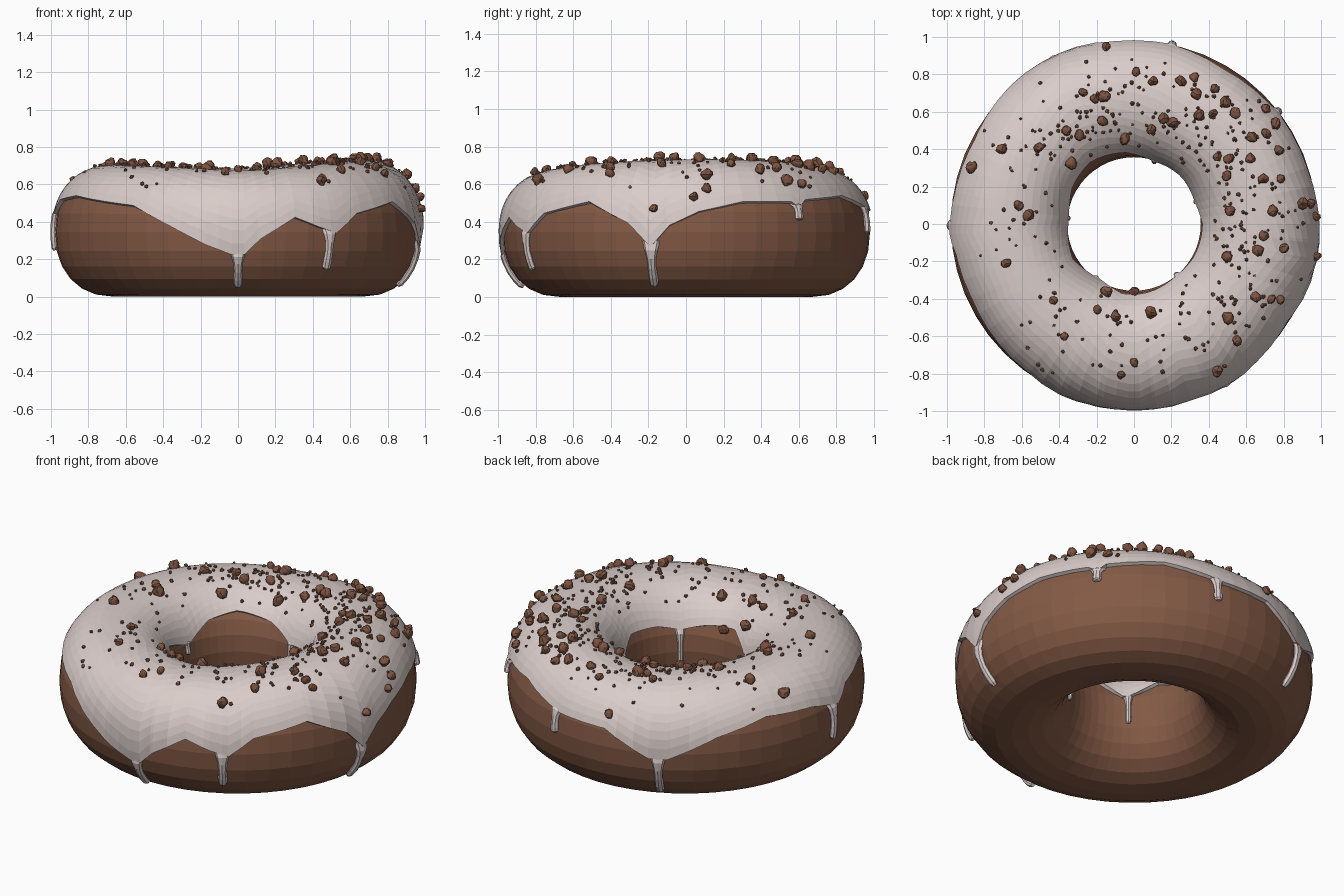
import bpy, bmesh, random
from math import sin, cos, acos, asin, pi, radians, hypot, atan2, copysign
from mathutils import Vector

if "Cube" in bpy.data.objects:
    bpy.data.objects.remove(bpy.data.objects["Cube"])

random.seed(4)
RING, HALF_W, MID_Z, POWER = 0.668, 0.311, 0.345, 2.2


def material(name, rgb):
    m = bpy.data.materials.new(name)
    m.diffuse_color = (*rgb, 1)
    m.use_nodes = True
    m.node_tree.nodes["Principled BSDF"].inputs["Base Color"].default_value = m.diffuse_color
    return m


def finish(bm, name, mat):
    bmesh.ops.recalc_face_normals(bm, faces=bm.faces)
    me = bpy.data.meshes.new(name)
    bm.to_mesh(me)
    bm.free()
    me.materials.append(mat)
    ob = bpy.data.objects.new(name, me)
    bpy.context.collection.objects.link(ob)
    return ob


def height(a):
    # half height of the upper dough, tallest on the right
    return 0.314 + 0.056 * max(cos(a - 0.15), 0) + 0.028 * max(-cos(a), 0)


def bend(v):
    return copysign(abs(v) ** (2 / POWER), v)


def surf(a, t, off=0.0):
    # point on the ring: a runs round it, t round its section
    h = height(a) if sin(t) > 0 else MID_Z
    r = RING + (HALF_W + off) * bend(cos(t))
    return Vector((r * cos(a), r * sin(a), MID_Z + (h + off) * bend(sin(t))))


def section_t(a, z):
    s = (z - MID_Z) / (height(a) if z > MID_Z else MID_Z)
    return asin(copysign(min(abs(s), 1) ** (POWER / 2), s))


def edge_z(points, deg):
    # icing edge height at an angle, wrapping round
    pts = [(points[-1][0] - 360, points[-1][1])] + points + [(points[0][0] + 360, points[0][1])]
    for (a0, z0), (a1, z1) in zip(pts, pts[1:]):
        if a0 <= deg <= a1:
            return z0 + (z1 - z0) * (deg - a0) / (a1 - a0)


def bridge(bm, rows, closed_u, closed_v):
    nu, nv = len(rows), len(rows[0])
    for i in range(nu if closed_u else nu - 1):
        for j in range(nv if closed_v else nv - 1):
            p, q = rows[i], rows[(i + 1) % nu]
            k = (j + 1) % nv
            bm.faces.new((p[j], q[j], q[k], p[k]))


brown = material("dough_brown", (0.23, 0.102, 0.06))
cream = material("icing_cream", (0.70, 0.61, 0.59))
crumb_brown = material("crumb_brown", (0.21, 0.09, 0.053))

# Dough ring
bm = bmesh.new()
rows = [[bm.verts.new(surf(2 * pi * i / 48, 2 * pi * j / 24)) for j in range(24)] for i in range(48)]
bridge(bm, rows, True, True)
finish(bm, "dough", brown)

# Icing edges as (degrees, z), and drips as (degrees, lowest z)
OUTER = [(-177, .44), (-170, .51), (-155, .53), (-125, .48), (-112, .38), (-100, .28), (-92, .23), (-88, .23),
         (-83, .31), (-72, .42), (-64, .37), (-58, .34), (-50, .44), (-32, .50), (-18, .39), (-11, .27),
         (-5, .38), (4, .45), (18, .50), (35, .50), (38, .47), (41, .51), (60, .53), (75, .48), (80, .46),
         (98, .45), (113, .32), (119, .32), (135, .44), (152, .51), (170, .49)]
INNER = [(-150, .52), (-122, .42), (-100, .51), (-75, .50), (-50, .47), (-30, .50), (0, .51), (20, .43),
         (45, .48), (72, .45), (95, .52), (125, .56), (150, .53), (175, .44)]
DRIPS_OUT = [(-90, .06), (-60, .15), (-11, .065), (38, .41), (78, .34), (116, .09), (-179.5, .25)]
DRIPS_IN = [(-50, .25), (20, .36), (72, .34), (-125, .27), (175, .39)]

# Icing sheet, with its lip turned into the dough
bm = bmesh.new()
angles = sorted({float(d) for d in range(-180, 180, 6)} | {float(p[0]) for p in OUTER})
rows, N = [], 18
for d in angles:
    a = radians(d)
    t0 = pi - section_t(a, edge_z(INNER, d))
    t1 = section_t(a, edge_z(OUTER, d))
    ts = [(t0 + (t1 - t0) * k / N, 0.018) for k in range(N + 1)]
    ts = [(t0, -0.008)] + ts + [(t1, -0.008)]
    rows.append([bm.verts.new(surf(a, t, o)) for t, o in ts])
bridge(bm, rows, True, False)


# Drips running down the ring, starting beneath the icing
def drip(deg, z_end, edge, inside):
    a = radians(deg)
    z_start = edge_z(edge, deg) + 0.03
    rings = []
    for f, w, lift in ((0, .050, -.01), (.2, .036, .004), (.38, .025, .004), (.6, .022, .004),
                       (.8, .025, .004), (.94, .024, .004), (1, .013, .004)):
        t = section_t(a, z_start + (z_end - z_start) * f)
        t = pi - t if inside else t
        w *= 0.65 if inside else 1
        c = surf(a, t)
        r = hypot(c.x, c.y)
        ring = []
        for k in range(8):
            q = 2 * pi * k / 8
            ring.append(bm.verts.new(surf(a + w * cos(q) / r, t, lift + min(.02, w) * sin(q))))
        rings.append(ring)
    bridge(bm, rings, False, True)
    bm.faces.new(rings[0])
    bm.faces.new(rings[-1])


for d, z in DRIPS_OUT:
    drip(d, z, OUTER, False)
for d, z in DRIPS_IN:
    drip(d, z, INNER, True)
finish(bm, "icing", cream)

# Crumbs: placed from above, sunk slightly into the icing
LARGE = [(-.15, .94), (.01, .81), (.10, .76), (.25, .76), (.32, .78), (.33, .69), (.43, .72), (.49, .65),
         (-.27, .70), (-.21, .67), (-.16, .68), (-.36, .50), (-.29, .48), (-.17, .55), (-.05, .46),
         (.09, .51), (.16, .57), (.21, .55), (.35, .58), (.42, .59), (.54, .59), (.70, .61), (.75, .53),
         (.63, .46), (.70, .48), (.77, .39), (.45, .36), (.51, .35), (.62, .35), (.69, .24), (.78, .24),
         (.50, .26), (.52, .07), (.74, .07), (.89, .11), (.94, .11), (.965, .04), (.69, -.06), (.66, -.14),
         (.80, -.13), (.50, -.18), (.97, -.17), (.65, -.39), (.73, -.40), (.78, -.40), (.50, -.50),
         (.55, -.62), (.44, -.78), (.09, -.48), (-.10, -.50), (-.20, -.46), (-.15, -.37), (0, -.37),
         (-.43, -.41), (-.37, -.60), (0, -.74), (-.07, -.80), (-.68, -.21), (-.62, .10), (-.57, .05),
         (-.70, .40), (-.86, .30), (-.51, .41), (-.34, .33)]
crumbs = bmesh.new()


def crumb(x, y, size, detail):
    a, r = atan2(y, x), hypot(x, y)
    c = max(-.99, min(.99, (r - RING) / (HALF_W + .018)))
    t = acos(copysign(abs(c) ** (POWER / 2), c))
    p = surf(a, t, 0.018 + size * .4)
    verts = bmesh.ops.create_icosphere(crumbs, subdivisions=detail, radius=size)["verts"]
    bumps = [Vector((random.gauss(0, 1), random.gauss(0, 1), random.gauss(0, 1))).normalized() for _ in range(8)]
    for v in verts:
        n = v.co.normalized()
        k = max(n.dot(b) for b in bumps)
        v.co = p + v.co * (0.75 + 0.4 * max(k, 0) ** 4)


for x, y in LARGE:
    crumb(x, y, random.uniform(.023, .034), 2)

# Fine crumbs, denser towards the back right
made = 0
while made < 340:
    a, r = random.uniform(-pi, pi), random.gauss(.65, .15)
    if 0.42 < r < 0.94 and random.random() < 0.62 + 0.38 * cos(a - .75):
        crumb(r * cos(a), r * sin(a), random.uniform(.008, .014), 1)
        made += 1
finish(crumbs, "crumbs", crumb_brown)
